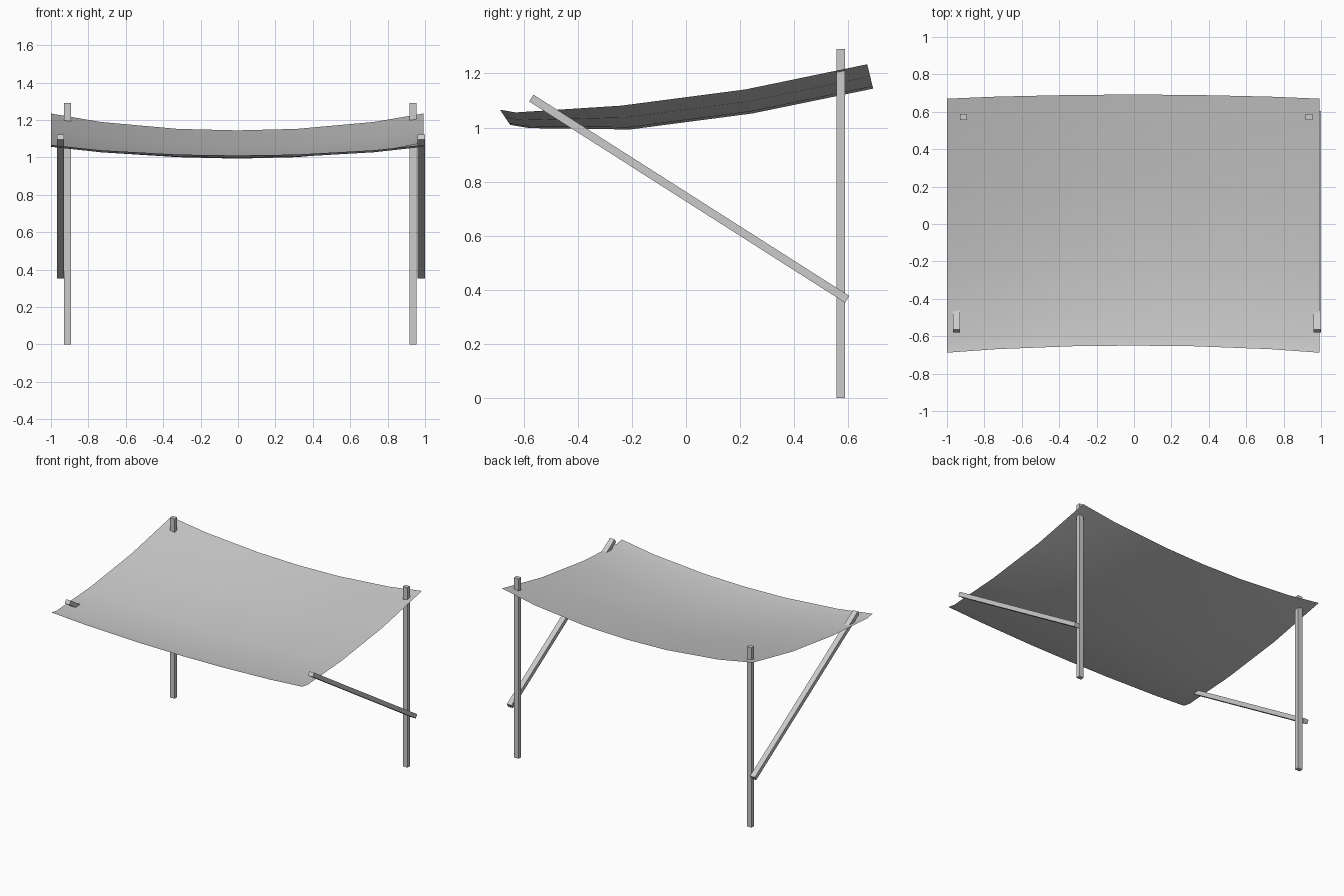
import bpy, bmesh
from mathutils import Vector

if "Cube" in bpy.data.objects:
    bpy.data.objects.remove(bpy.data.objects["Cube"])

def beam(name, a, b, w, d):
    """Square bar between two points, w along x and d across."""
    a, b = Vector(a), Vector(b)
    axis = (b - a).normalized()
    side = Vector((1, 0, 0))
    up = axis.cross(side)
    bm = bmesh.new()
    bmesh.ops.create_cube(bm, size=1)
    for v in bm.verts:
        x, y, z = v.co
        v.co = (a + b) / 2 + side * x * w + up * y * d + axis * z * (b - a).length
    bmesh.ops.recalc_face_normals(bm, faces=bm.faces)
    me = bpy.data.meshes.new(name)
    bm.to_mesh(me)
    bm.free()
    ob = bpy.data.objects.new(name, me)
    bpy.context.collection.objects.link(ob)

# Upright posts and slanted braces on each side
for s, label in ((-1, "left"), (1, "right")):
    px, bx = 0.012 + s * 0.924, 0.015 + s * 0.965
    beam(label + "_post", (px, 0.572, 0), (px, 0.572, 1.29), 0.037, 0.03)
    beam(label + "_brace", (bx, 0.596, 0.365), (bx, -0.572, 1.109), 0.038, 0.03)

# Sagging cloth: (y, z) profile along the middle and along the side edges
middle = [(-0.65, 1.01), (-0.578, 0.998), (-0.207, 0.993), (0.244, 1.052), (0.692, 1.144)]
edge = [(-0.688, 1.066), (-0.63, 1.056), (-0.24, 1.081), (0.22, 1.141), (0.67, 1.234)]
half = [(0, 0), (0.32, 0.09), (0.73, 0.5), (0.995, 1)]
columns = [(-x, t) for x, t in half[:0:-1]] + half

bm = bmesh.new()
grid = [[bm.verts.new((x - 0.004, m[0] + (e[0] - m[0]) * t, m[1] + (e[1] - m[1]) * t))
         for x, t in columns] for m, e in zip(middle, edge)]
for r0, r1 in zip(grid, grid[1:]):
    for i in range(len(columns) - 1):
        bm.faces.new((r0[i], r0[i + 1], r1[i + 1], r1[i])).smooth = True
me = bpy.data.meshes.new("cloth_canopy")
bm.to_mesh(me)
bm.free()
bpy.context.collection.objects.link(bpy.data.objects.new("cloth_canopy", me))
